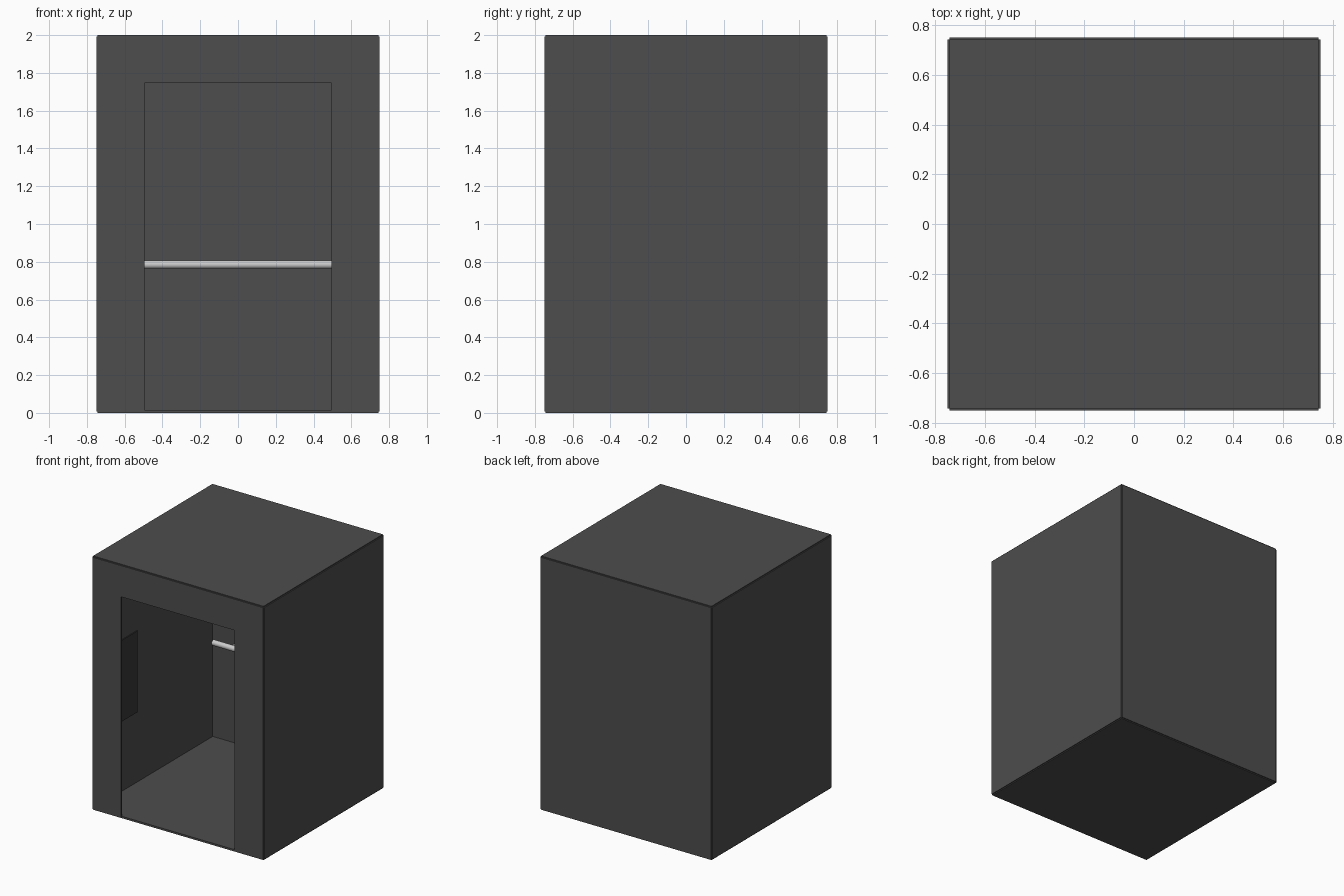
import bpy
from math import pi

if "Cube" in bpy.data.objects:
    bpy.data.objects.remove(bpy.data.objects["Cube"])

T = 0.015          # plate thickness
H = 0.7425         # plate centre distance and half width
Z0, Z1 = T / 2, 2 - T / 2
DOOR_X, DOOR_Z = 0.495, 1.747


def material(name, grey):
    m = bpy.data.materials.new(name)
    m.diffuse_color = (grey, grey, grey, 1)
    m.use_nodes = True
    m.node_tree.nodes["Principled BSDF"].inputs["Base Color"].default_value = m.diffuse_color
    return m


dark = material("dark_metal", 0.075)
black = material("panel_black", 0.04)
steel = material("steel", 0.6)


def box(name, lo, hi, mat):
    centre = [(a + b) / 2 for a, b in zip(lo, hi)]
    bpy.ops.mesh.primitive_cube_add(size=1, location=centre)
    ob = bpy.context.object
    ob.name = name
    ob.scale = [b - a for a, b in zip(lo, hi)]
    bpy.ops.object.transform_apply(location=False, rotation=False, scale=True)
    ob.data.materials.append(mat)
    return ob


def rod(name, centre, radius, length, rotation, sides=32):
    bpy.ops.mesh.primitive_cylinder_add(vertices=sides, radius=radius, depth=length,
                                        location=centre, rotation=rotation)
    ob = bpy.context.object
    ob.name = name
    ob.data.materials.append(steel)
    bpy.ops.object.shade_smooth_by_angle()
    return ob


# Floor and ceiling plates
for name, z in (("floor", Z0), ("ceiling", Z1)):
    box(name, (-H, -H, z - T / 2), (H, H, z + T / 2), dark)

# Side and back walls
for name, s in (("left_wall", -1), ("right_wall", 1)):
    box(name, (s * H - T / 2, -H, Z0), (s * H + T / 2, H, Z1), dark)
box("back_wall", (-H, H - T / 2, Z0), (H, H + T / 2, Z1), dark)

# Front frame around the door opening
F0, F1 = -H - T / 2, -H + T / 2
box("front_jamb_left", (-H, F0, Z0), (-DOOR_X, F1, Z1), dark)
box("front_jamb_right", (DOOR_X, F0, Z0), (H, F1, Z1), dark)
box("front_header", (-DOOR_X, F0, DOOR_Z), (DOOR_X, F1, Z1), dark)

# Control panel on the inside of the left wall
box("control_panel", (-H, -0.52, 0.57), (-H + T / 2 + 0.007, -0.21, 1.21), black)

# Handrail on the back wall, with its brackets
rod("handrail", (0, 0.685, 0.785), 0.022, 1.39, (0, pi / 2, 0))
for side, s in (("left", -1), ("right", 1)):
    rod("handrail_bracket_" + side, (s * 0.54, 0.712, 0.785), 0.012, 0.05, (pi / 2, 0, 0), 16)
